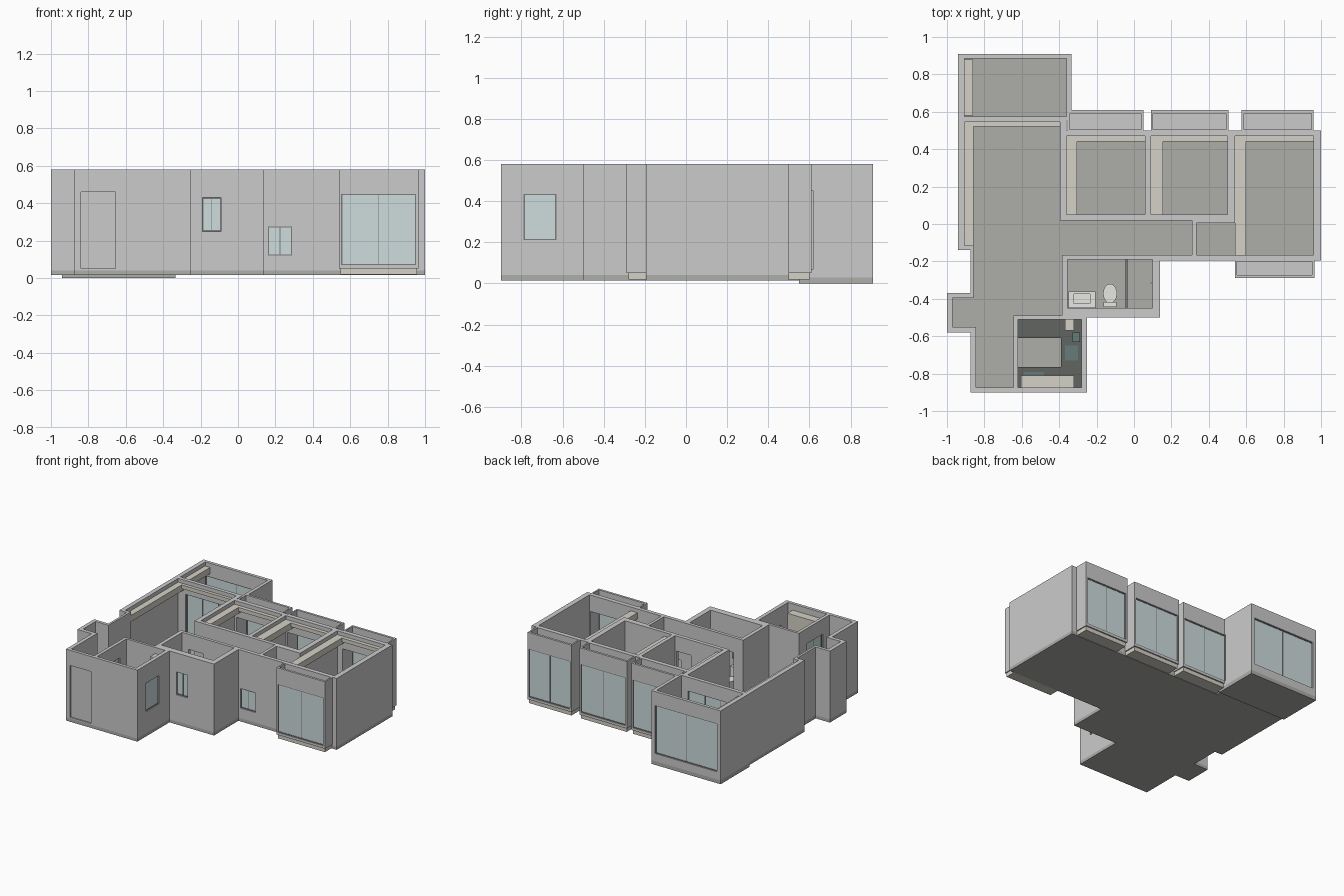
import bpy, bmesh
from math import pi

if "Cube" in bpy.data.objects:
    bpy.data.objects.remove(bpy.data.objects["Cube"])

def mat(name, *c):
    m = bpy.data.materials.new(name)
    m.diffuse_color = c if len(c) == 4 else (*c, 1)
    m.use_nodes = True
    m.node_tree.nodes["Principled BSDF"].inputs["Base Color"].default_value = m.diffuse_color
    return m

BEIGE = mat("beige_trim", .66, .64, .57)
FLOOR = mat("floor_stone", .42, .43, .40)
DARK = mat("dark_stone", .12, .13, .12)
GLASS = mat("glass", .62, .72, .73, .5)
FRAME = mat("window_frame", .2, .2, .2)
WHITE = mat("ceramic", .8, .8, .77)
TEAL = mat("dark_teal", .13, .2, .19)

def finish(bm, name, m=None):
    me = bpy.data.meshes.new(name)
    bm.to_mesh(me)
    bm.free()
    ob = bpy.data.objects.new(name, me)
    bpy.context.collection.objects.link(ob)
    if m:
        me.materials.append(m)
    return ob

def solid(name, adds, cuts=(), m=None):
    """Union of boxes minus boxes (x0,x1,y0,y1,z0,z1), keeping only the outer skin."""
    boxes = [[round(v, 4) for v in b] for b in list(adds) + list(cuts)]
    ax = [sorted({b[i] for b in boxes} | {b[i + 1] for b in boxes}) for i in (0, 2, 4)]
    idx = [{v: i for i, v in enumerate(a)} for a in ax]
    cells = set()
    for n, b in enumerate(boxes):
        r = [range(idx[k][b[2 * k]], idx[k][b[2 * k + 1]]) for k in range(3)]
        block = {(i, j, k) for i in r[0] for j in r[1] for k in r[2]}
        cells = cells | block if n < len(adds) else cells - block
    bm, vs = bmesh.new(), {}
    def vert(p):
        if p not in vs:
            vs[p] = bm.verts.new([ax[k][p[k]] for k in range(3)])
        return vs[p]
    for c in cells:
        for a in range(3):
            for s in (0, 1):
                nb = list(c)
                nb[a] += 2 * s - 1
                if tuple(nb) in cells:
                    continue
                u, w = (a + 1) % 3, (a + 2) % 3
                loop = []
                for du, dw in ((0, 0), (1, 0), (1, 1), (0, 1)):
                    p = list(c)
                    p[a] += s
                    p[u] += du
                    p[w] += dw
                    loop.append(vert(tuple(p)))
                bm.faces.new(loop if s else loop[::-1])
    bmesh.ops.dissolve_limit(bm, angle_limit=.01, verts=bm.verts[:], edges=bm.edges[:])
    return finish(bm, name, m)

def box(name, b, m=None):
    return solid(name, [b], (), m)

def window(name, axis, a0, a1, pos, z0, z1, n=2):
    """Glass pane with a frame and n-1 mullions; axis is the direction it runs in."""
    def b(u0, u1, t, w0, w1):
        return (u0, u1, pos - t, pos + t, w0, w1) if axis == 'x' else (pos - t, pos + t, u0, u1, w0, w1)
    f = .006
    box(name + "_glass", b(a0 + f, a1 - f, .002, z0 + f, z1 - f), GLASS)
    bars = [b(a0, a1, .005, z0, z0 + f), b(a0, a1, .005, z1 - f, z1),
            b(a0, a0 + f, .005, z0, z1), b(a1 - f, a1, .005, z0, z1)]
    for i in range(1, n):
        c = a0 + (a1 - a0) * i / n
        bars.append(b(c - .002, c + .002, .004, z0, z1))
    solid(name + "_frame", bars, (), FRAME)

# Outer footprints (x0, x1, y0, y1)
TOP = .58
body = [(-.94, -.36, -.14, .56), (-.875, -.36, -.6, -.1), (-.875, -.25, -.9, -.49),
        (-1, -.83, -.58, -.37), (-.385, .14, -.5, -.165), (-.4, .55, -.195, .05),
        (-.395, 1, 0, .5), (.5, 1, -.195, .5)]
balcony = (-.94, -.335, .55, .91)
bays = [(-.355, .05, .49, .61), (.09, .505, .49, .61), (.575, .96, .49, .61),
        (.54, .965, -.29, -.18)]
# Room interiors
rooms = [(-.905, -.362, .575, .885), (-.905, -.395, -.115, .545), (-.857, -.385, -.49, 0),
         (-.845, -.645, -.875, -.4), (-.97, -.84, -.55, -.395), (-.41, .31, -.165, .02),
         (.333, .55, -.165, .005), (.54, .96, -.165, .47), (-.36, .06, .05, .47),
         (.09, .5, .05, .47), (-.355, .10, -.45, -.19), (-.62, -.28, -.875, -.51)]
# Door and window openings
openings = [(-.84, -.655, -.91, -.89, .05, .46), (-.84, -.42, .54, .58, .03, .47),
            (-.65, -.61, -.79, -.59, .03, .46), (-.3, -.17, -.2, -.16, .03, .46),
            (-.08, .05, .01, .06, .03, .46), (.1, .23, .01, .06, .03, .46),
            (.3, .34, -.15, -.01, .03, .46), (-.19, -.09, -.51, -.44, .25, .43),
            (-.285, -.24, -.79, -.63, .21, .435), (.16, .29, -.2, -.16, .12, .275),
            (-.91, -.365, .88, .92, .09, .47)]
for x0, x1, y0, y1 in bays:
    back = y0 > 0
    a, b = x0 + .012, x1 - .012
    wall = (.46, .505) if back else (-.2, -.16)
    hollow = (.505, .592) if back else (-.272, -.2)
    face = (.592, .62) if back else (-.3, -.272)
    openings += [(a, b, *wall, .13, .45), (a, b, *hollow, .13, .6), (a, b, *face, .07, .45)]

# Walls
solid("walls", [(*r, .04, TOP) for r in body] + [(*balcony, .03, TOP)]
      + [(*r, .05, TOP) for r in bays], [(*r, .0, .6) for r in rooms] + openings)

# Floor slabs
solid("floor_slab", [(*r, .015, .04) for r in body], (), FLOOR)
box("balcony_slab", (*balcony, 0, .03), FLOOR)
for i, (x0, x1, y0, y1) in enumerate(bays):
    s = (y0, y1 - .01) if y0 > 0 else (y0 + .01, y1)
    box(f"bay_slab_{i}", (x0 + .008, x1 - .008, *s, .018, .05), BEIGE)
    window(f"bay_window_{i}", 'x', x0 + .012, x1 - .012, .6 if y0 > 0 else -.28, .07, .45)

# Windows and glass doors
window("balcony_window", 'x', -.91, -.365, .898, .09, .47)
window("living_sliding_door", 'x', -.84, -.42, .56, .03, .47, 3)
window("kitchen_sliding_door", 'y', -.79, -.59, -.632, .04, .46)
window("bath_window", 'x', -.19, -.09, -.485, .25, .43)
window("kitchen_window", 'y', -.79, -.63, -.262, .21, .435, 1)
window("corridor_window", 'x', .16, .29, -.182, .12, .275)
window("shower_screen", 'y', -.45, -.19, -.04, .04, .42, 1)

# Ceiling soffits and curtain boxes
for i, (x0, x1, y0, y1) in enumerate([
        (-.905, -.857, -.115, .545), (-.905, -.86, .58, .88), (-.36, -.305, .05, .47),
        (.09, .155, .05, .47), (.54, .6, -.165, .47)]):
    box(f"soffit_{i}", (x0, x1, y0, y1, .5, .55), BEIGE)
for i, (x0, x1, y0, y1) in enumerate([
        (-.857, -.395, .52, .545), (-.305, .06, .44, .47), (.155, .5, .44, .47), (.6, .96, .44, .47)]):
    box(f"curtain_box_{i}", (x0, x1, y0, y1, .52, .55), BEIGE)

# Kitchen
hole = (-.64, -.39, -.765, -.61)
solid("counter_base", [(-.62, -.28, -.875, -.51, .04, .185)], [(*hole, .0, .3)], BEIGE)
solid("counter_top", [(-.62, -.28, -.875, -.51, .185, .2)], [(*hole, .0, .3)], DARK)
box("upper_cabinet", (-.605, -.32, -.875, -.81, .36, .53), BEIGE)
box("tall_cabinet", (-.37, -.32, -.57, -.51, .36, .53), BEIGE)
box("cooktop", (-.37, -.3, -.73, -.65, .2, .206), TEAL)
box("small_appliance", (-.33, -.29, -.63, -.58, .2, .24), TEAL)
box("sink", (-.59, -.48, -.815, -.79, .2, .206), TEAL)

# Bathroom
solid("vanity", [(-.35, -.205, -.45, -.36, .04, .17)], [(-.32, -.235, -.425, -.375, .13, .2)], WHITE)
box("mirror", (-.35, -.205, -.45, -.446, .24, .42), GLASS)
box("toilet_tank", (-.163, -.093, -.445, -.418, .04, .2), WHITE)
bpy.ops.mesh.primitive_cone_add(vertices=32, radius1=.022, radius2=.037, depth=.085,
                                location=(-.128, -.372, .0825))
bowl = bpy.context.object
bowl.name = "toilet_bowl"
bowl.scale.y = 1.4
bowl.data.materials.append(WHITE)
bpy.ops.object.shade_smooth_by_angle()
bpy.ops.mesh.primitive_cylinder_add(vertices=12, radius=.003, depth=.3, location=(.092, -.315, .25))
bpy.context.object.name = "shower_pipe"
bpy.context.object.data.materials.append(DARK)
